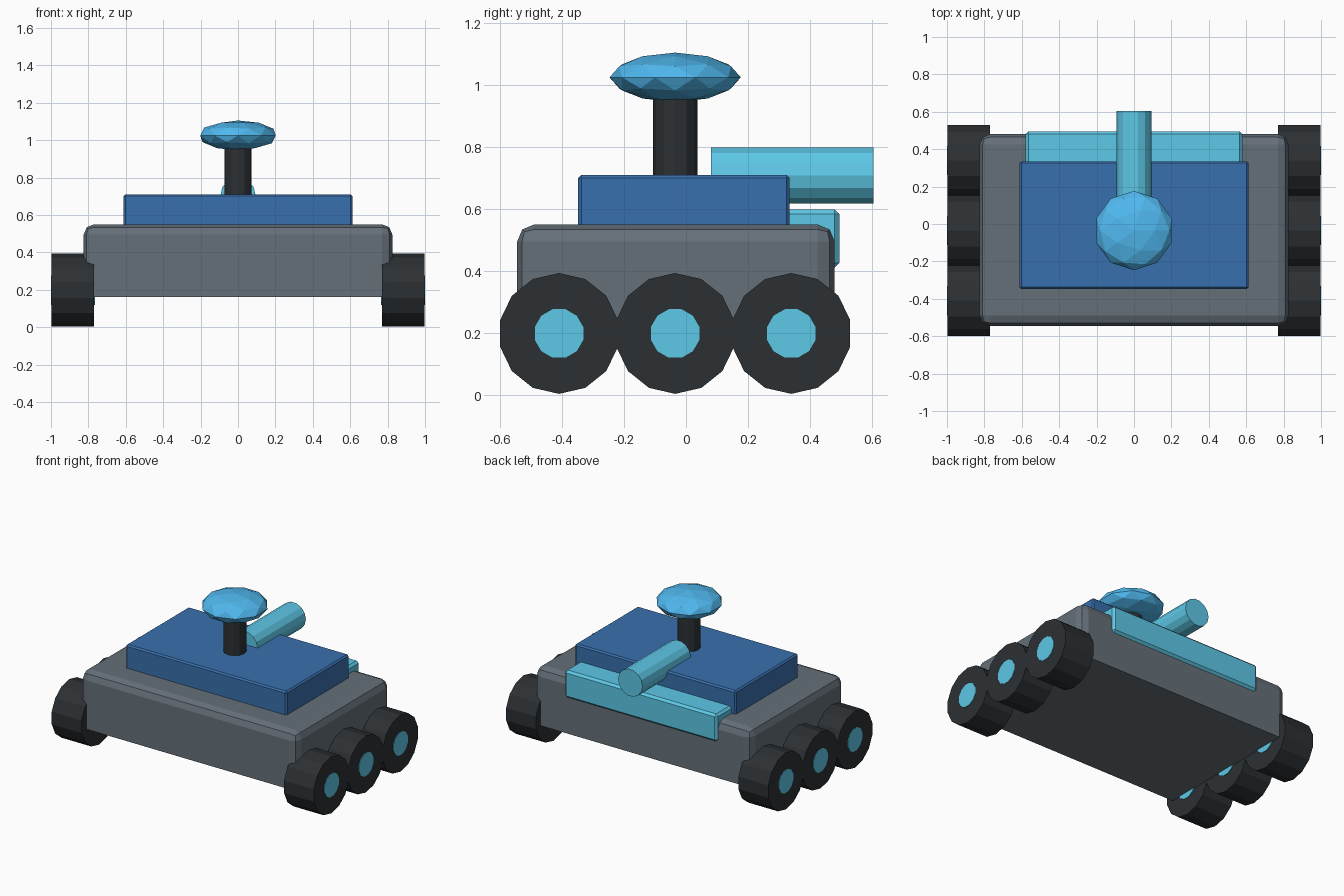
import bpy, bmesh
from math import radians
from mathutils import Matrix, Vector

if "Cube" in bpy.data.objects:
    bpy.data.objects.remove(bpy.data.objects["Cube"])


def material(name, rgb):
    m = bpy.data.materials.new(name)
    m.diffuse_color = (*rgb, 1)
    m.use_nodes = True
    m.node_tree.nodes["Principled BSDF"].inputs["Base Color"].default_value = m.diffuse_color
    return m


GREY = material("hull_grey", (0.13, 0.16, 0.19))
BLACK = material("rubber_black", (0.025, 0.03, 0.034))
BLUE = material("deck_blue", (0.04, 0.16, 0.42))
CYAN = material("trim_cyan", (0.11, 0.58, 0.80))
SKY = material("dome_blue", (0.08, 0.48, 0.86))


def finish(name, bm, mat):
    bmesh.ops.recalc_face_normals(bm, faces=bm.faces[:])
    me = bpy.data.meshes.new(name)
    bm.to_mesh(me)
    bm.free()
    me.materials.append(mat)
    ob = bpy.data.objects.new(name, me)
    bpy.context.collection.objects.link(ob)
    return ob


def box(name, lo, hi, mat, bevel, segments=1, flat_bottom=False):
    lo, hi = Vector(lo), Vector(hi)
    bm = bmesh.new()
    bmesh.ops.create_cube(bm, size=1, matrix=Matrix.Translation((lo + hi) / 2)
                          @ Matrix.Diagonal((*(hi - lo), 1)))
    edges = [e for e in bm.edges
             if not (flat_bottom and all(v.co.z < lo.z + 1e-4 for v in e.verts))]
    bmesh.ops.bevel(bm, geom=edges, offset=bevel, segments=segments,
                    profile=0.5, affect='EDGES')
    return finish(name, bm, mat)


def cylinder(name, start, end, radius, sides, mat, turn=0):
    start, end = Vector(start), Vector(end)
    axis = end - start
    # local z is laid along the axis; turn spins the facets
    rot = {0: Matrix.Rotation(radians(90), 4, 'Y'),
           1: Matrix.Rotation(radians(-90), 4, 'X'),
           2: Matrix.Identity(4)}[max(range(3), key=lambda i: abs(axis[i]))]
    bm = bmesh.new()
    bmesh.ops.create_cone(bm, cap_ends=True, segments=sides, radius1=radius,
                          radius2=radius, depth=axis.length,
                          matrix=Matrix.Translation((start + end) / 2) @ rot
                          @ Matrix.Rotation(radians(turn), 4, 'Z'))
    return finish(name, bm, mat)


# hull, upper deck and rear panel
box("hull", (-0.825, -0.545, 0.16), (0.825, 0.48, 0.55), GREY, 0.055, 2, True)
box("upper_deck", (-0.612, -0.348, 0.50), (0.612, 0.335, 0.71), BLUE, 0.01)
box("rear_panel", (-0.58, 0.30, 0.41), (0.58, 0.495, 0.598), CYAN, 0.015)

# rear-facing tube on the deck
cylinder("rear_tube", (0, 0.08, 0.708), (0, 0.605, 0.708), 0.093, 14, CYAN, 90)

# mast with flattened dome
cylinder("mast", (0, -0.035, 0.69), (0, -0.035, 0.99), 0.072, 12, BLACK)
bm = bmesh.new()
bmesh.ops.create_icosphere(bm, subdivisions=2, radius=1,
                           matrix=Matrix.Translation((0, -0.035, 1.025))
                           @ Matrix.Diagonal((0.212, 0.212, 0.08, 1)))
finish("mast_dome", bm, SKY)

# three wheels with hubs on each side
for side, s in (("left", -1), ("right", 1)):
    for place, y in (("front", -0.41), ("middle", -0.035), ("rear", 0.34)):
        cylinder(f"{place}_{side}_wheel", (s * 0.77, y, 0.198),
                 (s * 0.997, y, 0.198), 0.195, 14, BLACK, 90)
        cylinder(f"{place}_{side}_hub", (s * 0.765, y, 0.198),
                 (s * 1.0, y, 0.198), 0.081, 12, CYAN, 15)
